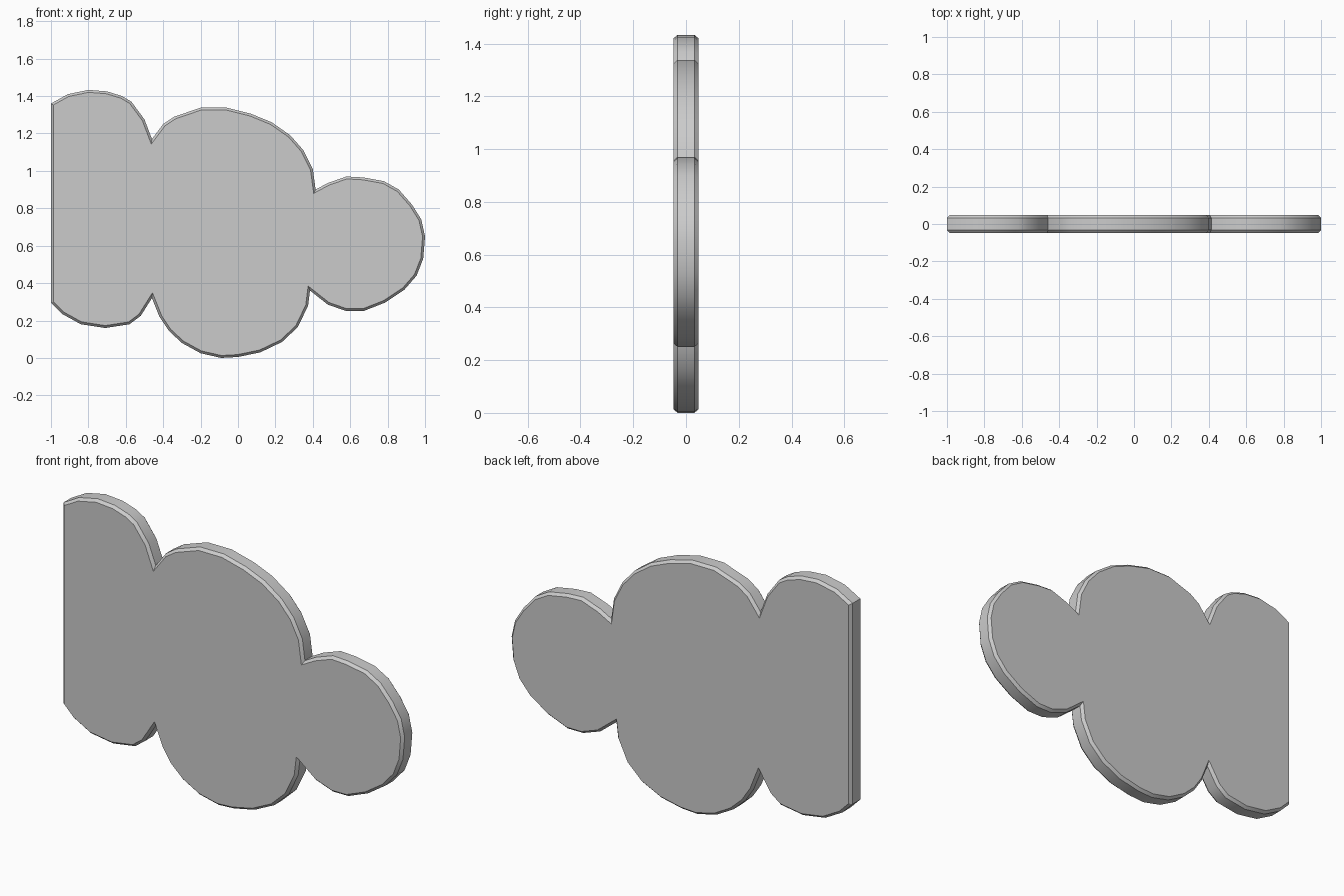
import bpy, bmesh

if "Cube" in bpy.data.objects:
    bpy.data.objects.remove(bpy.data.objects["Cube"])

# Outline of the three puffs, clockwise from the top of the flat left end (x, z)
left_top = [(-1, 1.36), (-.91, 1.41), (-.8, 1.433), (-.7, 1.425), (-.62, 1.40), (-.57, 1.37), (-.5, 1.275)]
middle_top = [(-.46, 1.17), (-.4, 1.25), (-.34, 1.29), (-.2, 1.338), (-.06, 1.338), (.07, 1.305),
              (.18, 1.26), (.28, 1.19), (.35, 1.11), (.4, 1.01)]
right_puff = [(.415, .9), (.48, .935), (.58, .97), (.67, .965), (.78, .945), (.86, .9), (.93, .82),
              (.98, .74), (1, .65), (.99, .53), (.955, .44), (.89, .365), (.785, .295), (.67, .25),
              (.58, .25), (.48, .285)]
middle_bottom = [(.385, .36), (.375, .28), (.32, .165), (.235, .085), (.12, .03), (0, .005), (-.09, 0),
                 (-.2, .025), (-.3, .08), (-.37, .145), (-.42, .22)]
left_bottom = [(-.46, .32), (-.52, .225), (-.58, .18), (-.71, .16), (-.84, .18), (-.94, .235), (-1, .295)]
outline = left_top + middle_top + right_puff + middle_bottom + left_bottom

HALF, CHAMFER, INSET = 0.047, 0.015, 0.013

# Straight rim
bm = bmesh.new()
side = HALF - CHAMFER
front = bm.faces.new([bm.verts.new((x, -side, z)) for x, z in outline])
ext = bmesh.ops.extrude_face_region(bm, geom=[front], use_keep_orig=True)
bmesh.ops.translate(bm, vec=(0, 2 * side, 0),
                    verts=[g for g in ext["geom"] if isinstance(g, bmesh.types.BMVert)])
bmesh.ops.recalc_face_normals(bm, faces=bm.faces[:])

# Chamfered front and back
for cap in [f for f in bm.faces if len(f.verts) > 4]:
    y = HALF if cap.normal.y > 0 else -HALF
    bmesh.ops.inset_region(bm, faces=[cap], thickness=INSET, depth=0, use_even_offset=True)
    for v in cap.verts:
        v.co.y = y
bmesh.ops.recalc_face_normals(bm, faces=bm.faces[:])

mesh = bpy.data.meshes.new("cloud_plate")
bm.to_mesh(mesh)
bm.free()
cloud = bpy.data.objects.new("cloud_plate", mesh)
bpy.context.collection.objects.link(cloud)
bpy.context.view_layer.objects.active = cloud
cloud.select_set(True)
bpy.ops.object.shade_smooth_by_angle(angle=0.52)
